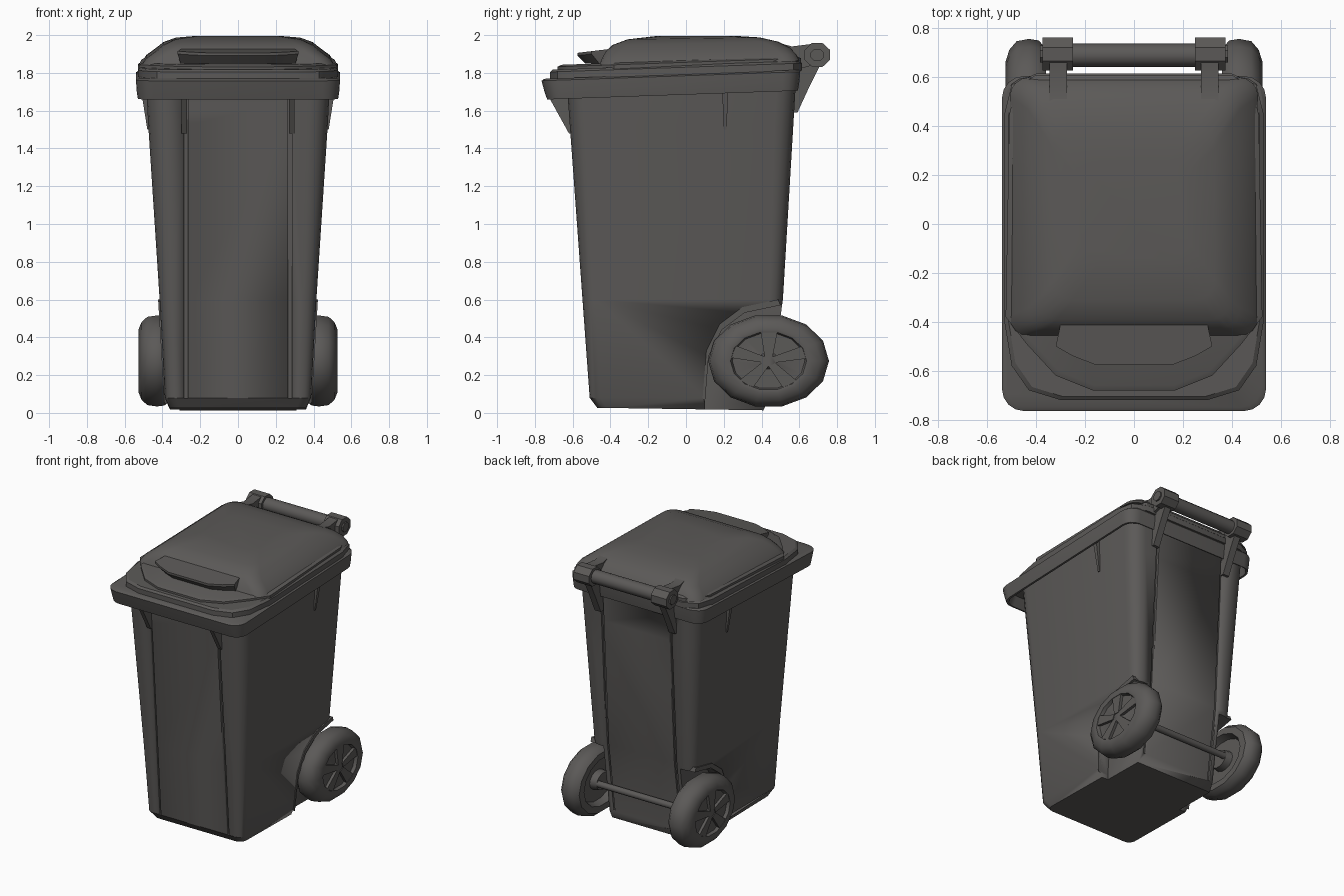
import bpy, bmesh, math
from math import cos, sin, pi

if "Cube" in bpy.data.objects:
    bpy.data.objects.remove(bpy.data.objects["Cube"])

plastic = bpy.data.materials.new("dark grey plastic")
plastic.use_nodes = True
GREY = (0.105, 0.1, 0.096, 1)
plastic.diffuse_color = GREY
plastic.node_tree.nodes["Principled BSDF"].inputs["Base Color"].default_value = GREY


def select(ob):
    bpy.ops.object.select_all(action="DESELECT")
    ob.select_set(True)
    bpy.context.view_layer.objects.active = ob


def finish(name, bm, mirror=False, angle=30):
    bmesh.ops.remove_doubles(bm, verts=bm.verts, dist=1e-5)
    bmesh.ops.recalc_face_normals(bm, faces=bm.faces)
    if mirror:
        geom = bmesh.ops.duplicate(bm, geom=bm.verts[:] + bm.edges[:] + bm.faces[:])["geom"]
        for v in (g for g in geom if isinstance(g, bmesh.types.BMVert)):
            v.co.x *= -1
        bmesh.ops.reverse_faces(bm, faces=[g for g in geom if isinstance(g, bmesh.types.BMFace)])
    mesh = bpy.data.meshes.new(name)
    bm.to_mesh(mesh)
    bm.free()
    mesh.materials.append(plastic)
    ob = bpy.data.objects.new(name, mesh)
    bpy.context.collection.objects.link(ob)
    select(ob)
    bpy.ops.object.shade_smooth_by_angle(angle=math.radians(angle))
    return ob


def add_loft(bm, rings):
    """Skin equal-sized rings of points and cap both ends."""
    rows = [[bm.verts.new(p) for p in ring] for ring in rings]
    n = len(rows[0])
    for a, b in zip(rows, rows[1:]):
        for i in range(n):
            j = (i + 1) % n
            bm.faces.new((a[i], a[j], b[j], b[i]))
    bm.faces.new(rows[0])
    bm.faces.new(rows[-1])


def loft(name, rings, **kw):
    bm = bmesh.new()
    add_loft(bm, rings)
    return finish(name, bm, **kw)


def prism(name, profile, x0, x1, lean=0.0, **kw):
    """Extrude a (y, z) profile along x; the outer end can lean out with height."""
    return loft(name, [[(x0, y, z) for y, z in profile],
                       [(x1 + lean * z, y, z) for y, z in profile]], **kw)


def rounded(hx, y0, y1, r, z, tilt=0.0, steps=4):
    """Rounded rectangle whose height rises by tilt per unit of y."""
    pts = []
    for k, (cx, cy) in enumerate(((hx - r, y1 - r), (r - hx, y1 - r), (r - hx, y0 + r), (hx - r, y0 + r))):
        for s in range(steps + 1):
            a = (k + s / steps) * pi / 2
            x, y = cx + r * cos(a), cy + r * sin(a)
            pts.append((x, y, z + tilt * y))
    return pts


def mirrored_outline(half, z, tilt=0.0):
    """Outline from its +x half, listed from back to front."""
    pts = half + [(-x, y) for x, y in reversed(half)]
    return [(x, y, z + tilt * y) for x, y in pts]


def cut(target, cutter):
    mod = target.modifiers.new("cut", "BOOLEAN")
    mod.operation, mod.object, mod.solver = "DIFFERENCE", cutter, "EXACT"
    select(target)
    bpy.ops.object.modifier_apply(modifier=mod.name)
    bpy.data.objects.remove(cutter)


# Tapered tub
body = loft("bin_body", [
    rounded(0.36, -0.47, 0.41, 0.05, 0.02, -0.015),
    rounded(0.387, -0.51, 0.44, 0.055, 0.08),
    rounded(0.415, -0.548, 0.513, 0.07, 0.60),
    rounded(0.475, -0.615, 0.568, 0.10, 1.52),
    rounded(0.488, -0.633, 0.583, 0.10, 1.77)])

# Wheel wells in the rear corners
arch = [(0.10, 0.05), (0.12, 0.30), (0.19, 0.44), (0.31, 0.53), (0.50, 0.57)]
cut(body, prism("well_cutter", [(0.10, -0.1)] + arch + [(0.9, 0.57), (0.9, -0.1)], 0.31, 0.7, mirror=True))

# Long grooves that frame the front and back panels
front_groove = [(-0.55, 0.08), (-0.493, 0.08), (-0.603, 1.66), (-0.68, 1.66)]
back_groove = [(0.49, 0.08), (0.424, 0.08), (0.499, 0.60), (0.56, 1.70), (0.64, 1.70)]
for groove in (front_groove, back_groove):
    cut(body, prism("groove_cutter", groove, 0.265, 0.285, mirror=True))

# Arch lips around the wells
outer = [(y - 0.012, z + 0.03) for y, z in arch]
prism("wheel_arch_lips", arch + outer[::-1], 0.34, 0.387, lean=0.06, mirror=True)

# Hollow rim skirt, tilted up to the back
T = 0.035
loft("top_rim", [
    rounded(0.505, -0.70, 0.585, 0.08, 1.755, T),
    rounded(0.515, -0.725, 0.588, 0.08, 1.685, T),
    rounded(0.53, -0.735, 0.592, 0.08, 1.685, T),
    rounded(0.537, -0.75, 0.60, 0.09, 1.73, T),
    rounded(0.54, -0.765, 0.605, 0.09, 1.785, T),
    rounded(0.525, -0.75, 0.60, 0.09, 1.795, T)])

# Gussets below the rim
front_web = [(-0.60, 1.48), (-0.62, 1.48), (-0.725, 1.67), (-0.70, 1.74), (-0.60, 1.74)]
prism("front_gussets", front_web, 0.27, 0.30, mirror=True)
loft("side_gussets", [
    [(0.46, 0.20, 1.50), (0.48, 0.20, 1.50), (0.48, 0.215, 1.50), (0.46, 0.215, 1.50)],
    [(0.46, 0.19, 1.75), (0.52, 0.19, 1.75), (0.52, 0.225, 1.75), (0.46, 0.225, 1.75)]], mirror=True)

# Lid base: a broad plate and a ledge with a faceted nose
plate = [(0.40, 0.615), (0.50, 0.57), (0.53, 0.45), (0.53, -0.40), (0.50, -0.58), (0.43, -0.68), (0.30, -0.72)]
loft("lid_skirt", [mirrored_outline(plate, 1.79, T),
                   mirrored_outline(plate, 1.83, T),
                   mirrored_outline([(x * 0.97, y * 0.98) for x, y in plate], 1.842, T)])
nose = [(0.40, 0.61), (0.48, 0.56), (0.51, 0.45), (0.525, -0.38), (0.44, -0.49), (0.32, -0.62), (0.17, -0.68)]
loft("lid_ledge", [mirrored_outline(nose, 1.82, T),
                   mirrored_outline(nose, 1.856, T),
                   mirrored_outline([(x * 0.96, y * 0.97) for x, y in nose], 1.866, T)])

# Domed lid top
loft("lid_dome", [
    rounded(0.508, -0.46, 0.60, 0.08, 1.85, 0.02),
    rounded(0.485, -0.445, 0.585, 0.08, 1.885, 0.02),
    rounded(0.435, -0.425, 0.55, 0.08, 1.922, 0.02),
    rounded(0.395, -0.39, 0.49, 0.08, 1.955, 0.02),
    rounded(0.33, -0.31, 0.39, 0.08, 1.982, 0.015),
    rounded(0.22, -0.15, 0.26, 0.08, 1.996)], angle=40)

# Lifting lip that runs out of the dome
lip = [(0.29, -0.36), (0.32, -0.50), (0.25, -0.54), (0.16, -0.575)]
loft("lid_grip", [mirrored_outline([(x * 0.95, y + 0.04) for x, y in lip], 1.85),
                  mirrored_outline(lip, 1.96, 0.12),
                  mirrored_outline(lip, 1.975, 0.12)])

# Hinge knuckles, their lid arms and the brackets below
bm = bmesh.new()
for x0, x1, r in ((0.25, 0.375, 0.068), (0.375, 0.385, 0.035)):
    add_loft(bm, [[(x, 0.695 + r * 1.08 * cos(a * pi / 4 + 0.4), 1.895 + r * sin(a * pi / 4 + 0.4))
                   for a in range(8)] for x in (x0, x1)])
finish("hinge_knuckles", bm, mirror=True)
prism("hinge_arms", [(0.47, 1.965), (0.56, 1.94), (0.68, 1.955), (0.70, 1.85), (0.60, 1.82), (0.50, 1.88)],
      0.275, 0.345, mirror=True)
prism("hinge_brackets", [(0.56, 1.80), (0.60, 1.85), (0.72, 1.86), (0.65, 1.72), (0.59, 1.59), (0.56, 1.59)],
      0.275, 0.325, mirror=True)


def rod(name, y, z, r, hx, n):
    loft(name, [[(x, y + r * cos(2 * pi * i / n), z + r * sin(2 * pi * i / n)) for i in range(n)]
                for x in (-hx, hx)], angle=50)


rod("push_handle", 0.69, 1.895, 0.048, 0.26, 12)
rod("axle", 0.495, 0.275, 0.023, 0.42, 10)

# Wheels: revolved oval tyre with a recessed hub face
WY, WZ, RY, RZ, SEG = 0.437, 0.275, 0.32, 0.247, 14


def wheel_point(x, r, a):
    return (x, WY + RY * r * cos(a), WZ + RZ * r * sin(a))


section = [(0.36, 0.25), (0.41, 0.28), (0.41, 0.62), (0.36, 0.70), (0.36, 0.88), (0.39, 0.98), (0.43, 1.0),
           (0.48, 0.97), (0.51, 0.86), (0.526, 0.70), (0.522, 0.63), (0.50, 0.60), (0.50, 0.18), (0.515, 0.12)]
loft("wheels", [[wheel_point(x, r, 2 * pi * i / SEG) for i in range(SEG)] for x, r in section],
     mirror=True, angle=40)

# Five tapered spokes per wheel
bm = bmesh.new()
for k in range(5):
    a = 2 * pi * k / 5 + 0.3
    add_loft(bm, [[wheel_point(x, 0.12, a - 0.6), wheel_point(x, 0.12, a + 0.6),
                   wheel_point(x, 0.63, a + 0.22), wheel_point(x, 0.63, a - 0.22)] for x in (0.495, 0.52)])
finish("wheel_spokes", bm, mirror=True)
